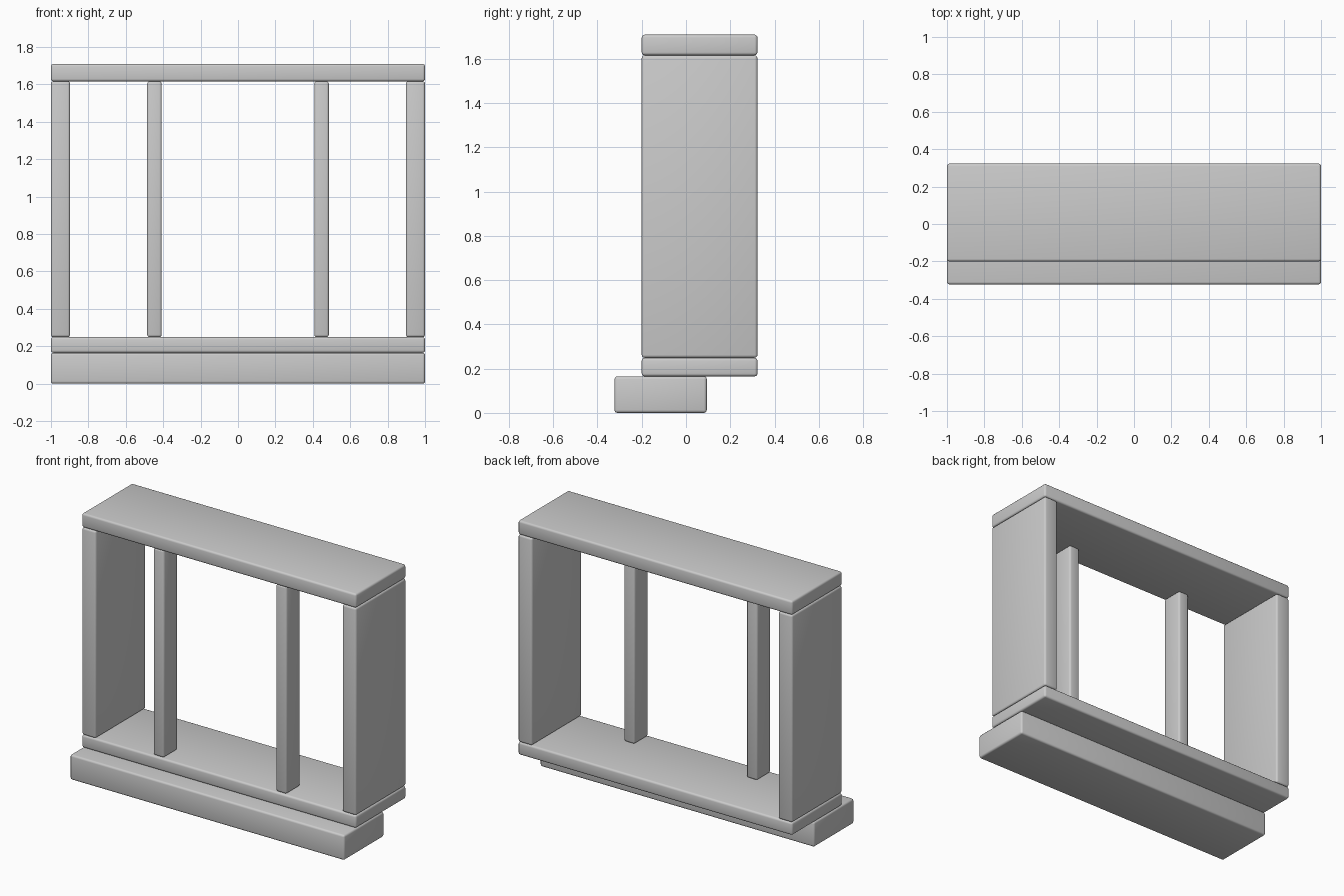
import bpy

if "Cube" in bpy.data.objects:
    bpy.data.objects.remove(bpy.data.objects["Cube"])


def slab(name, x, y, z, bevel=0.013):
    """Rounded box spanning the given (min, max) ranges."""
    bpy.ops.mesh.primitive_cube_add(size=1)
    ob = bpy.context.object
    ob.name = name
    ob.location = [(a + b) / 2 for a, b in (x, y, z)]
    ob.scale = [b - a for a, b in (x, y, z)]
    bpy.ops.object.transform_apply(location=False, rotation=False, scale=True)
    mod = ob.modifiers.new("edge_rounding", 'BEVEL')
    mod.width = bevel
    mod.segments = 3
    bpy.ops.object.modifier_apply(modifier=mod.name)
    bpy.ops.object.shade_smooth_by_angle()
    return ob


FULL = (-1.0, 1.0)
DEPTH = (-0.2, 0.323)
UPRIGHT = (0.249, 1.616)

# Front step, sill and lintel
slab("front_step", FULL, (-0.323, 0.094), (0.0, 0.165))
slab("sill", FULL, DEPTH, (0.165, 0.249))
slab("lintel", FULL, DEPTH, (1.616, 1.709))

# Jambs at the ends and slim inner posts, mirrored left and right
for side, s in (("left", -1), ("right", 1)):
    slab(f"{side}_jamb", sorted((s * 0.898, s * 1.0)), DEPTH, UPRIGHT)
    slab(f"{side}_inner_post", sorted((s * 0.408, s * 0.486)),
         (-0.19, -0.046), UPRIGHT)
